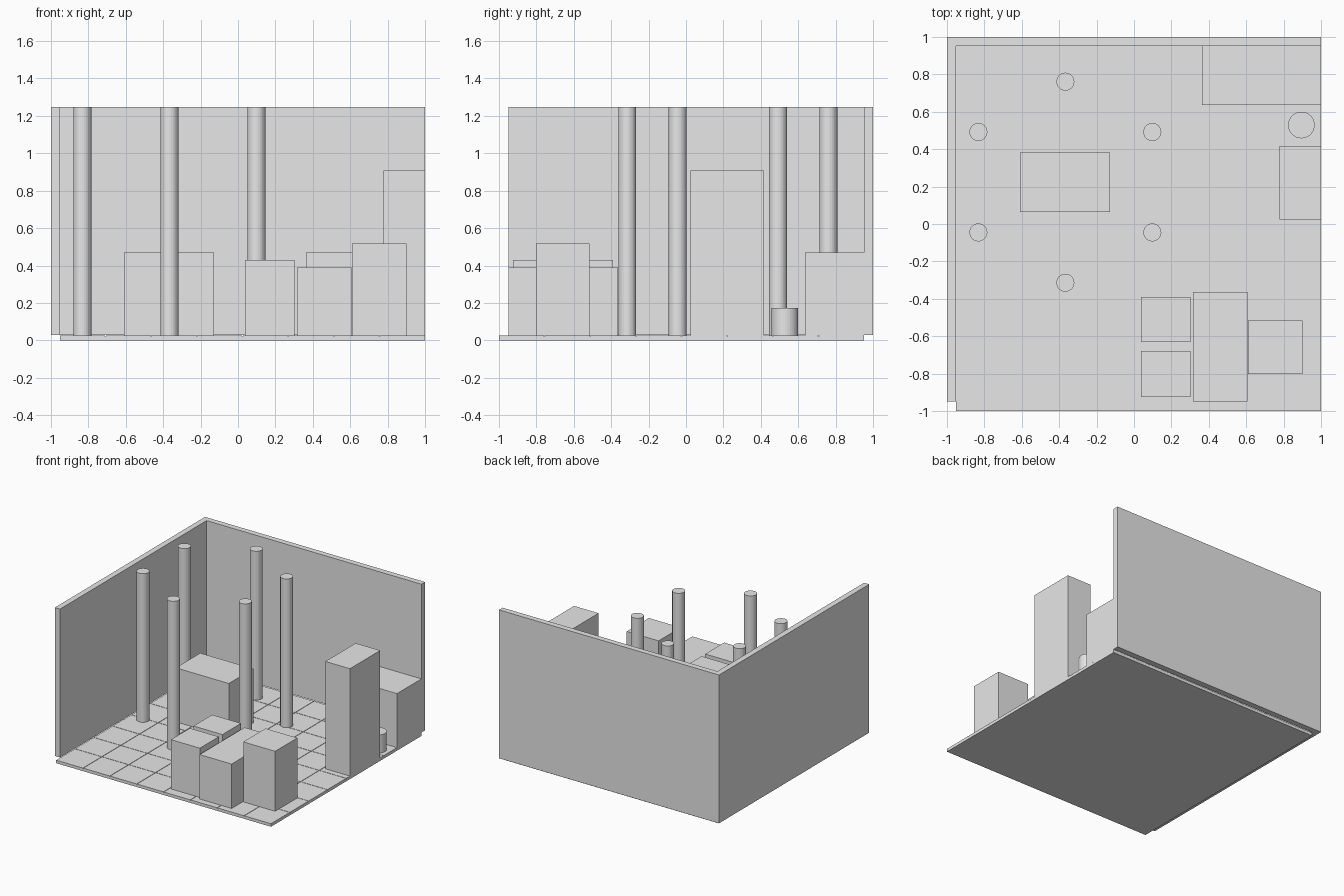
import bpy, bmesh

if "Cube" in bpy.data.objects:
    bpy.data.objects.remove(bpy.data.objects["Cube"])

grey = bpy.data.materials.new("plain grey")
grey.diffuse_color = (0.8, 0.8, 0.8, 1)
grey.use_nodes = True
grey.node_tree.nodes["Principled BSDF"].inputs["Base Color"].default_value = grey.diffuse_color

FLOOR = 0.025   # top of the floor tiles
TOP = 1.247     # top of walls and columns


def finish(name, bm):
    me = bpy.data.meshes.new(name)
    bmesh.ops.recalc_face_normals(bm, faces=bm.faces)
    bm.to_mesh(me)
    bm.free()
    me.materials.append(grey)
    ob = bpy.data.objects.new(name, me)
    bpy.context.collection.objects.link(ob)
    return ob


def add_box(bm, x0, x1, y0, y1, z0, z1):
    verts = bmesh.ops.create_cube(bm, size=1)["verts"]
    for v in verts:
        v.co = (x1 if v.co.x > 0 else x0,
                y1 if v.co.y > 0 else y0,
                z1 if v.co.z > 0 else z0)


def box(name, *dims):
    bm = bmesh.new()
    add_box(bm, *dims)
    return finish(name, bm)


def cylinder(name, x, y, r, z0, z1, sides=32):
    bm = bmesh.new()
    bmesh.ops.create_cone(bm, cap_ends=True, segments=sides,
                          radius1=r, radius2=r, depth=z1 - z0)
    bmesh.ops.translate(bm, verts=bm.verts, vec=(x, y, (z0 + z1) / 2))
    return finish(name, bm)


# Floor: slab with an 8 x 8 grid of tiles separated by thin grooves
box("floor_slab", -0.952, 1, -1, 0.952, 0, 0.02)
bm = bmesh.new()
n, gap = 8, 0.002
step = 1.952 / n
for i in range(n):
    for j in range(n):
        x, y = -0.952 + i * step, -1 + j * step
        add_box(bm,
                x + (gap if i else 0), x + step - (gap if i < n - 1 else 0),
                y + (gap if j else 0), y + step - (gap if j < n - 1 else 0),
                0.02, FLOOR)
finish("floor_tiles", bm)

# Walls: one L-shaped profile, extruded upwards
bm = bmesh.new()
profile = [(-1, -0.95), (-0.953, -0.95), (-0.953, 0.953),
           (1, 0.953), (1, 1), (-1, 1)]
face = bm.faces.new([bm.verts.new((x, y, 0.028)) for x, y in profile])
ext = bmesh.ops.extrude_face_region(bm, geom=[face])
up = [v for v in ext["geom"] if isinstance(v, bmesh.types.BMVert)]
bmesh.ops.translate(bm, verts=up, vec=(0, 0, TOP - 0.028))
finish("walls", bm)

# Six columns in a hexagonal ring
for i, (x, y) in enumerate([(-0.832, 0.492), (-0.832, -0.045),
                            (-0.367, 0.761), (-0.367, -0.314),
                            (0.098, 0.492), (0.098, -0.045)]):
    cylinder(f"column_{i + 1}", x, y, 0.048, FLOOR, TOP)

# Furniture blocks
box("centre_block", -0.61, -0.128, 0.064, 0.381, FLOOR, 0.469)
box("back_corner_block", 0.363, 1, 0.636, 0.953, FLOOR, 0.469)
box("tall_cabinet", 0.777, 1, 0.025, 0.418, FLOOR, 0.907)
box("chair_block_back", 0.038, 0.301, -0.632, -0.39, FLOOR, 0.43)
box("chair_block_front", 0.038, 0.301, -0.925, -0.679, FLOOR, 0.43)
box("desk_block", 0.315, 0.606, -0.948, -0.364, FLOOR, 0.39)
box("seat_block", 0.61, 0.9, -0.803, -0.515, FLOOR, 0.518)

# Round bin beside the cabinet
cylinder("bin", 0.895, 0.529, 0.071, FLOOR, 0.174)
